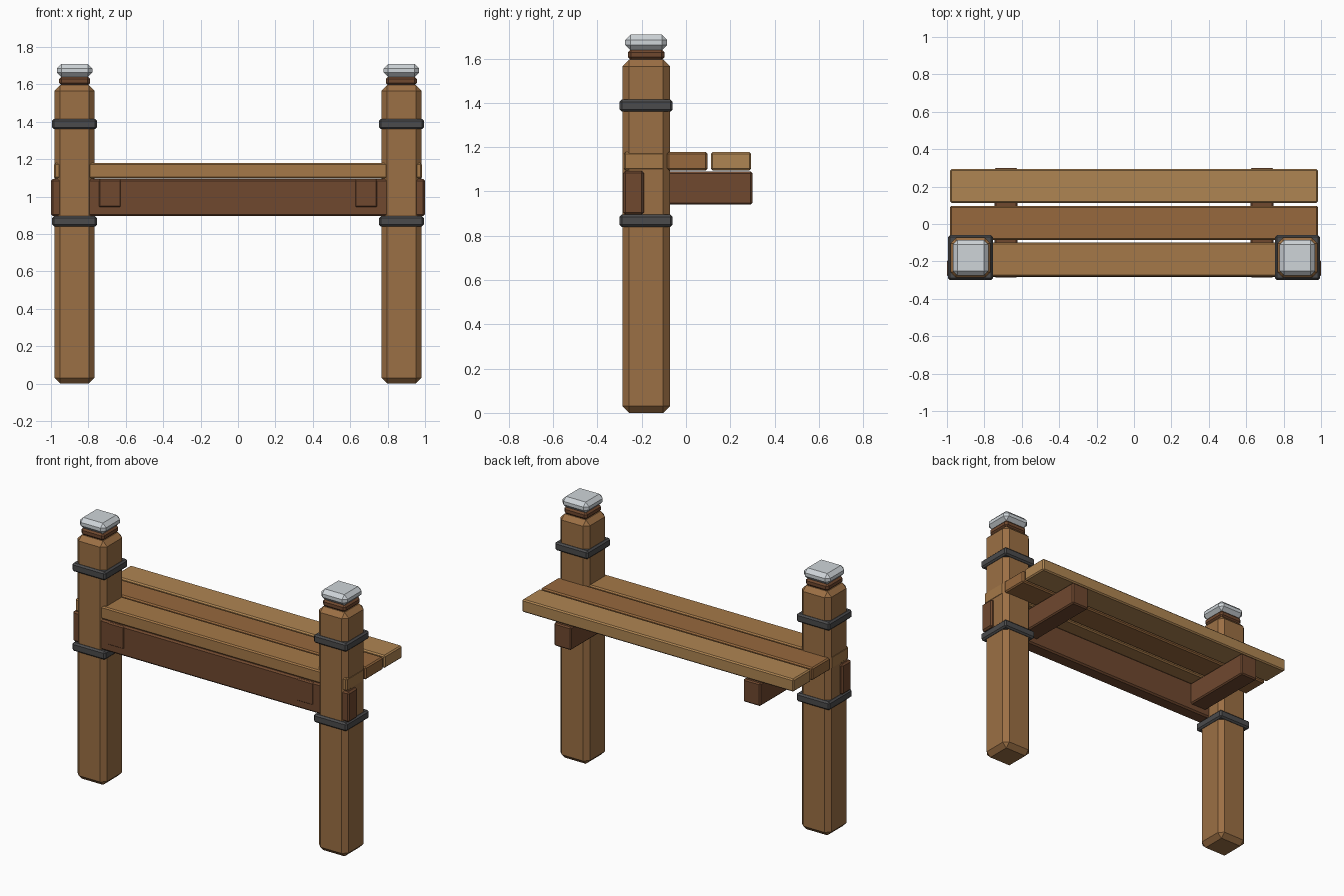
import bpy, bmesh
from mathutils import Vector

if "Cube" in bpy.data.objects:
    bpy.data.objects.remove(bpy.data.objects["Cube"])


def material(name, rgb):
    m = bpy.data.materials.new(name)
    m.diffuse_color = (*rgb, 1)
    m.use_nodes = True
    m.node_tree.nodes["Principled BSDF"].inputs["Base Color"].default_value = m.diffuse_color
    return m


WOOD = material("post_wood", (0.33, 0.16, 0.058))
LIGHT = material("light_wood", (0.43, 0.235, 0.085))
MID = material("mid_wood", (0.376, 0.19, 0.065))
WARM = material("warm_wood", (0.31, 0.14, 0.047))
DARK = material("dark_wood", (0.16, 0.065, 0.028))
IRON = material("iron", (0.07, 0.07, 0.072))
CAP = material("pale_cap", (0.62, 0.66, 0.69))


def block(name, lo, hi, chamfer, mat):
    """Box between two corners with every edge chamfered."""
    lo, hi = Vector(lo), Vector(hi)
    centre, size = (lo + hi) / 2, hi - lo
    bm = bmesh.new()
    bmesh.ops.create_cube(bm, size=1)
    bmesh.ops.scale(bm, vec=size, verts=bm.verts)
    bmesh.ops.bevel(bm, geom=bm.edges[:], offset=chamfer, offset_type='OFFSET',
                    segments=1, profile=0.5, affect='EDGES')
    bmesh.ops.recalc_face_normals(bm, faces=bm.faces)
    mesh = bpy.data.meshes.new(name)
    bm.to_mesh(mesh)
    bm.free()
    mesh.materials.append(mat)
    ob = bpy.data.objects.new(name, mesh)
    ob.location = centre
    bpy.context.collection.objects.link(ob)
    return ob


POST_X, POST_Y = 0.874, -0.18


def post_block(name, side, half, z0, z1, chamfer, mat):
    """Square block centred on one of the posts."""
    x = side * POST_X
    block(name, (x - half, POST_Y - half, z0), (x + half, POST_Y + half, z1), chamfer, mat)


for side, tag in ((-1, "left"), (1, "right")):
    # post with neck, cap and two iron bands
    post_block(tag + "_post", side, 0.107, 0, 1.595, 0.03, WOOD)
    post_block(tag + "_neck", side, 0.083, 1.593, 1.642, 0.014, DARK)
    post_block(tag + "_cap", side, 0.095, 1.638, 1.708, 0.024, CAP)
    post_block(tag + "_lower_band", side, 0.12, 0.84, 0.895, 0.01, IRON)
    post_block(tag + "_upper_band", side, 0.12, 1.36, 1.415, 0.01, IRON)
    # bracket carrying the planks
    x = side * 0.685
    block(tag + "_bracket", (x - 0.062, -0.287, 0.94), (x + 0.062, 0.3, 1.09), 0.008, DARK)

# front rail
block("front_rail", (-1, -0.284, 0.895), (1, -0.19, 1.093), 0.01, DARK)

# top planks
for name, y, mat in (("front_plank", -0.19, MID), ("middle_plank", 0.006, WARM),
                     ("back_plank", 0.203, LIGHT)):
    block(name, (-0.983, y - 0.091, 1.095), (0.983, y + 0.091, 1.178), 0.008, mat)
